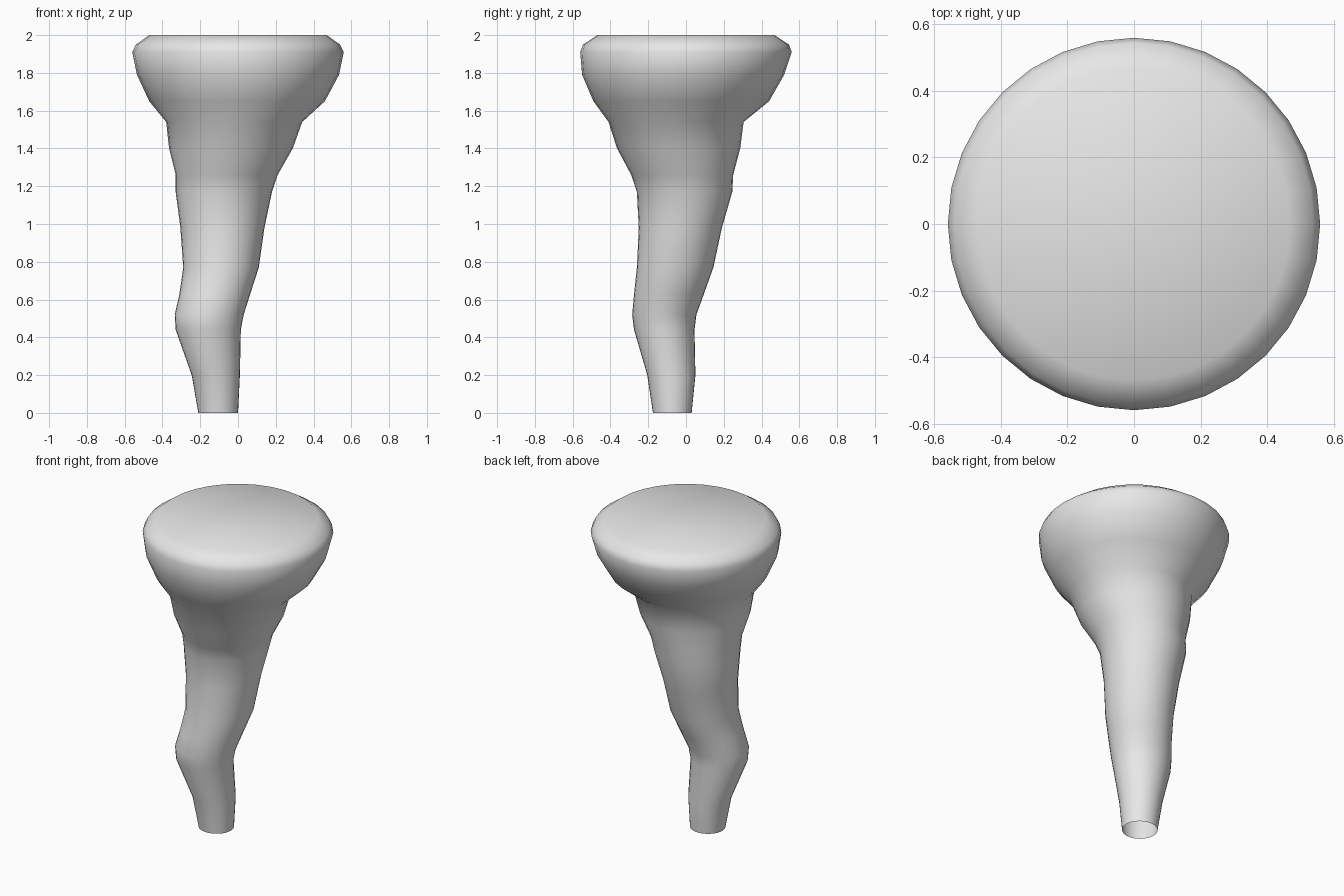
import bpy, bmesh
from math import cos, sin, tau

cube = bpy.data.objects.get("Cube")
if cube:
    bpy.data.objects.remove(cube, do_unlink=True)

SIDES = 32

# Cross-sections from foot to top: height, left/right extent, front/back extent
SECTIONS = [
    (0.00, -0.21, 0.00, -0.175, 0.03),
    (0.20, -0.245, 0.01, -0.205, 0.05),
    (0.44, -0.33, 0.015, -0.275, 0.045),
    (0.52, -0.335, 0.03, -0.285, 0.055),
    (0.63, -0.31, 0.065, -0.275, 0.095),
    (0.77, -0.29, 0.11, -0.26, 0.145),
    (0.98, -0.305, 0.14, -0.25, 0.19),
    (1.17, -0.33, 0.18, -0.26, 0.245),
    (1.26, -0.33, 0.21, -0.29, 0.25),
    (1.40, -0.365, 0.29, -0.365, 0.287),
    (1.54, -0.38, 0.34, -0.41, 0.305),
    (1.65, -0.47, 0.46, -0.49, 0.44),
    (1.79, -0.535, 0.535, -0.55, 0.52),
    (1.91, -0.56, 0.56, -0.56, 0.56),
    (1.95, -0.54, 0.54, -0.545, 0.545),
    (2.00, -0.47, 0.47, -0.47, 0.47),
]


def add_ring(bm, z, x0, x1, y0, y1):
    cx, cy, rx, ry = (x0 + x1) / 2, (y0 + y1) / 2, (x1 - x0) / 2, (y1 - y0) / 2
    angles = [tau * i / SIDES for i in range(SIDES)]
    return [bm.verts.new((cx + rx * cos(a), cy + ry * sin(a), z)) for a in angles]


# Crooked stalk flaring into a round head, open at the foot
bm = bmesh.new()
rings = [add_ring(bm, *s) for s in SECTIONS]
for low, high in zip(rings, rings[1:]):
    for i in range(SIDES):
        j = (i + 1) % SIDES
        bm.faces.new((low[i], low[j], high[j], high[i]))
bm.faces.new(rings[-1])
for face in bm.faces:
    face.smooth = True

mesh = bpy.data.meshes.new("stalk_and_head")
bm.to_mesh(mesh)
bm.free()
stalk = bpy.data.objects.new("stalk_and_head", mesh)
bpy.context.collection.objects.link(stalk)

# Plain light grey
grey = bpy.data.materials.new("light grey")
grey.use_nodes = True
grey.diffuse_color = (0.8, 0.8, 0.8, 1)
grey.node_tree.nodes["Principled BSDF"].inputs["Base Color"].default_value = (0.8, 0.8, 0.8, 1)
mesh.materials.append(grey)
